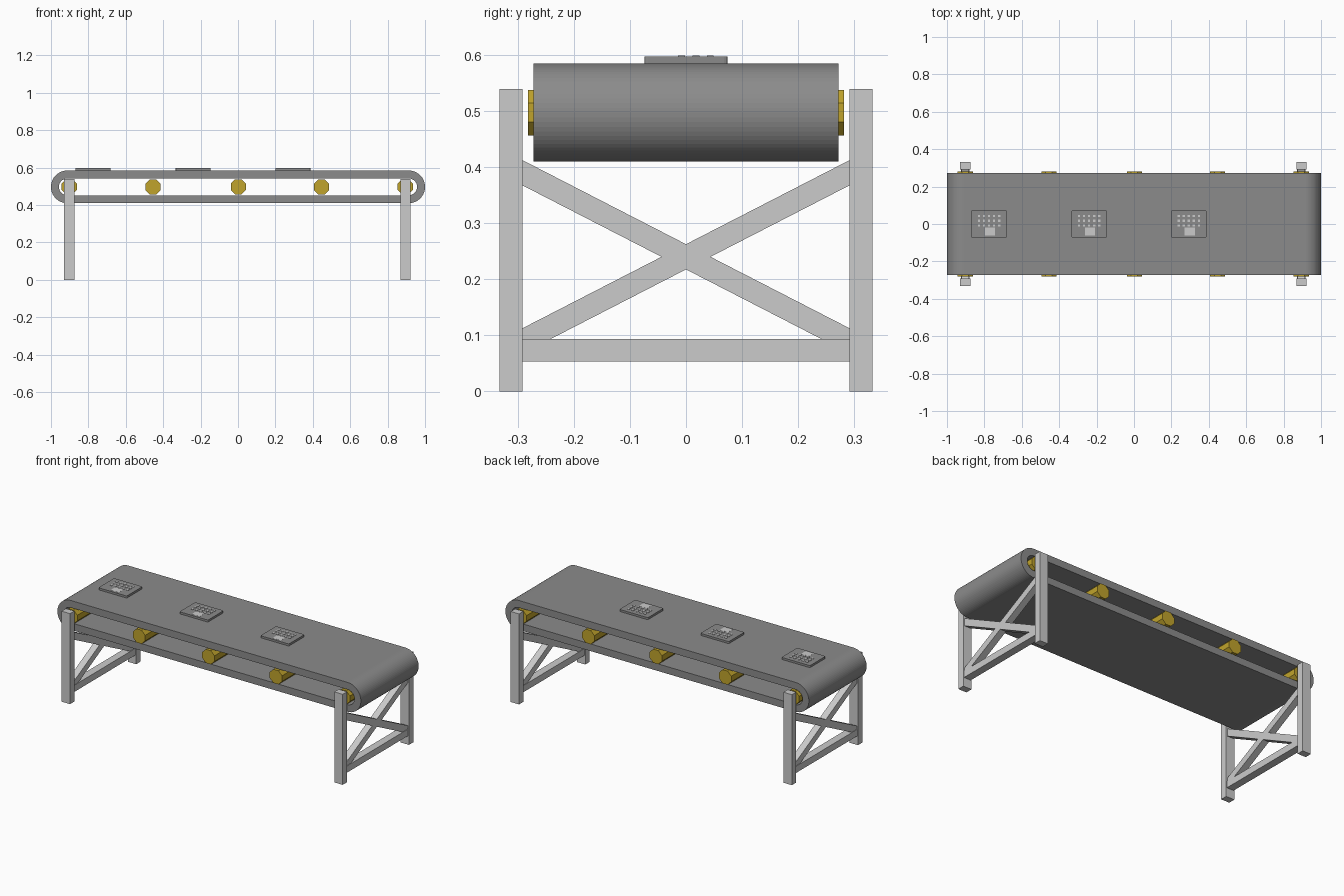
import bpy, bmesh, math
from mathutils import Matrix

if "Cube" in bpy.data.objects:
    bpy.data.objects.remove(bpy.data.objects["Cube"])

BELT_Z = 0.497


def material(name, r, g, b):
    m = bpy.data.materials.new(name)
    m.diffuse_color = (r, g, b, 1)
    m.use_nodes = True
    m.node_tree.nodes["Principled BSDF"].inputs["Base Color"].default_value = m.diffuse_color
    return m


dark = material("dark_rubber", 0.26, 0.26, 0.26)
steel = material("steel_grey", 0.56, 0.56, 0.56)
yellow = material("roller_yellow", 0.53, 0.37, 0.025)


def make_object(name, bm, mat):
    bmesh.ops.recalc_face_normals(bm, faces=bm.faces)
    me = bpy.data.meshes.new(name)
    bm.to_mesh(me)
    bm.free()
    me.materials.append(mat)
    ob = bpy.data.objects.new(name, me)
    bpy.context.collection.objects.link(ob)
    return ob


def add_box(bm, centre, size, tilt=0.0):
    m = (Matrix.Translation(centre) @ Matrix.Rotation(tilt, 4, 'X')
         @ Matrix.Diagonal((*size, 1)))
    bmesh.ops.create_cube(bm, size=1, matrix=m)


def box(name, centre, size, tilt=0.0):
    bm = bmesh.new()
    add_box(bm, centre, size, tilt)
    return make_object(name, bm, steel)


def stadium(radius, cx, n=32):
    """Points of a racetrack loop in x, z."""
    pts = []
    for side in (1, -1):
        for i in range(n + 1):
            a = -math.pi / 2 + math.pi * i / n
            pts.append((side * (cx + radius * math.cos(a)),
                        BELT_Z + side * radius * math.sin(a)))
    return pts


# Belt: closed loop with thickness, finely faceted ends
bm = bmesh.new()
half_w = 0.2715
rings = []
for radius, y in ((0.0875, -half_w), (0.0875, half_w), (0.045, half_w), (0.045, -half_w)):
    rings.append([bm.verts.new((x, y, z)) for x, z in stadium(radius, 0.9125)])
count = len(rings[0])
for r in range(4):
    a, b = rings[r], rings[(r + 1) % 4]
    for i in range(count):
        j = (i + 1) % count
        bm.faces.new((a[i], a[j], b[j], b[i]))
make_object("belt", bm, dark)

# Eight-sided rollers
for k, x in enumerate((-0.902, -0.455, 0.002, 0.447, 0.894)):
    bm = bmesh.new()
    m = (Matrix.Translation((x, 0, BELT_Z)) @ Matrix.Rotation(math.pi / 2, 4, 'X')
         @ Matrix.Rotation(math.pi / 8, 4, 'Z'))
    bmesh.ops.create_cone(bm, cap_ends=True, segments=8, radius1=0.044,
                          radius2=0.044, depth=0.564, matrix=m)
    make_object(f"roller_{k + 1}", bm, yellow)

# Leg frames with cross bracing
for end, x in (("left", -0.902), ("right", 0.895)):
    for side, s in (("front", -1), ("back", 1)):
        box(f"{end}_{side}_leg", (x, s * 0.3115, 0.2695), (0.055, 0.041, 0.539))
        slope = math.atan(0.514)
        box(f"{end}_{side}_brace", (x, 0, 0.24),
            (0.04, 0.6 / math.cos(slope), 0.04), s * slope)
    box(f"{end}_crossbar", (x, 0, 0.0735), (0.046, 0.6, 0.04))

# Keypad panels lying on the belt
for k, x in enumerate((-0.775, -0.24, 0.293)):
    bm = bmesh.new()
    add_box(bm, (x, 0, 0.5905), (0.187, 0.148, 0.0125))
    upright = [e for e in bm.edges
               if abs(e.verts[0].co.z - e.verts[1].co.z) > 0.005]
    bmesh.ops.bevel(bm, geom=upright, offset=0.006, segments=3,
                    profile=0.5, affect='EDGES')
    make_object(f"panel_{k + 1}", bm, dark)

    bm = bmesh.new()
    for col in range(-2, 3):
        for row in (-0.008, 0.018, 0.043):
            add_box(bm, (x + col * 0.027, row, 0.5965), (0.012, 0.012, 0.005))
    make_object(f"panel_keys_{k + 1}", bm, steel)
    box(f"panel_pad_{k + 1}", (x + 0.005, -0.041, 0.5953), (0.054, 0.042, 0.004))
